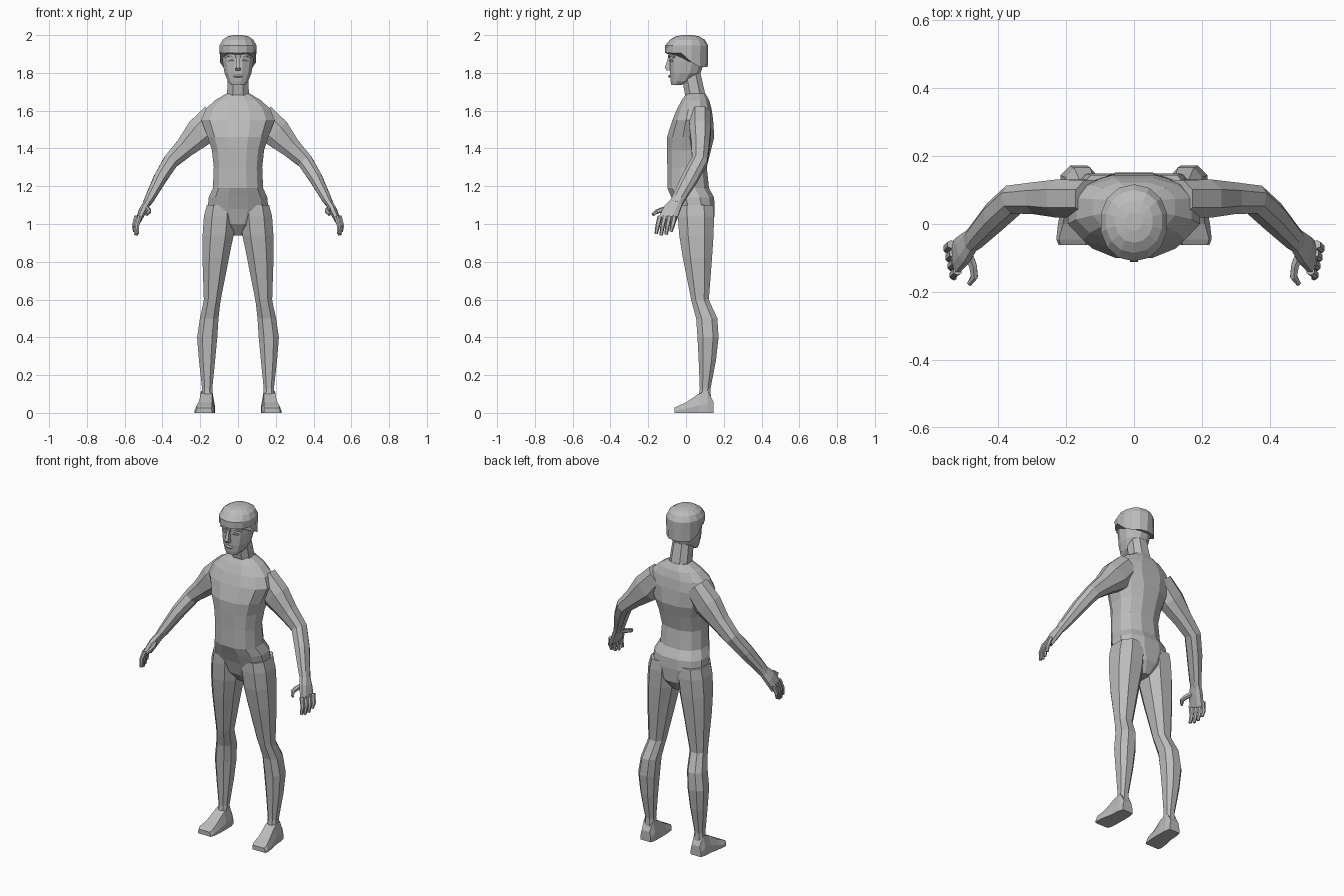
import bpy, bmesh, math
from mathutils import Vector

grey = bpy.data.materials.new("plain grey")
grey.diffuse_color = (0.5, 0.5, 0.5, 1)


def section(c, u, v, n, p=2.4):
    """Rounded closed ring around c with half axes u and v."""
    c, u, v, pts = Vector(c), Vector(u), Vector(v), []
    for i in range(n):
        a = 2 * math.pi * (i + 0.5) / n
        s, t = math.cos(a), math.sin(a)
        pts.append(c + u * math.copysign(abs(s) ** (2 / p), s)
                     + v * math.copysign(abs(t) ** (2 / p), t))
    return pts


def loft(name, rings, mirror=False):
    """Skin a list of rings, cap the ends, optionally mirror across x."""
    bm = bmesh.new()
    vs = [[bm.verts.new(p) for p in r] for r in rings]
    n = len(rings[0])
    for a, b in zip(vs, vs[1:]):
        for i in range(n):
            j = (i + 1) % n
            bm.faces.new((a[i], a[j], b[j], b[i]))
    bm.faces.new(vs[0][::-1])
    bm.faces.new(vs[-1])
    bmesh.ops.recalc_face_normals(bm, faces=bm.faces)
    me = bpy.data.meshes.new(name)
    bm.to_mesh(me)
    bm.free()
    me.materials.append(grey)
    ob = bpy.data.objects.new(name, me)
    bpy.context.collection.objects.link(ob)
    if mirror:
        ob.modifiers.new("mirror", 'MIRROR').use_mirror_merge = False
    return ob


def level(z, x0, x1, y0, y1, n, p=2.4):
    """Horizontal ring from its extents."""
    return section(((x0 + x1) / 2, (y0 + y1) / 2, z),
                   ((x1 - x0) / 2, 0, 0), (0, (y1 - y0) / 2, 0), n, p)


def limb(name, stations, n, side=(0, 1, 0)):
    """Mirrored tube through (centre, half width, half depth) stations."""
    cs = [Vector(s[0]) for s in stations]
    rings = []
    for i, (c, a, b) in enumerate(stations):
        t = (cs[min(i + 1, len(cs) - 1)] - cs[max(i - 1, 0)]).normalized()
        v = Vector(side)
        v = (v - t * v.dot(t)).normalized()
        rings.append(section(c, t.cross(v) * a, v * b, n))
    return loft(name, rings, True)


# Torso: z, half width, front y, back y
torso = [(.94, .03, .02, .11), (1.0, .10, -.03, .15), (1.08, .165, -.055, .155),
         (1.14, .16, -.08, .152), (1.19, .137, -.102, .125), (1.3, .132, -.102, .113),
         (1.39, .142, -.104, .135), (1.46, .165, -.104, .153), (1.55, .2, -.075, .147),
         (1.61, .175, -.05, .138), (1.655, .125, -.025, .125), (1.69, .065, .0, .105)]
loft("torso", [level(z, -w, w, f, b, 12) for z, w, f, b in torso])

# Neck, leaning forward
loft("neck", [level(1.65, -.075, .075, .0, .125, 8), level(1.69, -.062, .062, -.01, .105, 8),
              level(1.8, -.056, .056, -.03, .08, 8)])

# Head: z, half width, front y, back y
head = [(1.735, .037, -.078, -.03), (1.755, .055, -.084, .035), (1.80, .074, -.088, .08),
        (1.86, .084, -.088, .1), (1.93, .086, -.092, .1), (1.97, .06, -.06, .08)]
loft("head", [level(z, -w, w, f, b, 12, 2.2) for z, w, f, b in head])


# Hair cap with a lower edge dropping towards the nape
def hairline(p):
    k = min(max((p.y + .01) / .06, 0), 1)
    return Vector((p.x, p.y, 1.905 - .075 * k))


hair = [(1.905, .098, -.11, .115), (1.945, .1, -.11, .117), (1.975, .084, -.085, .1),
        (1.993, .056, -.055, .07), (2.0, .025, -.02, .035)]
rings = [level(z, -w, w, f, b, 14, 2.1) for z, w, f, b in hair]
rings[0] = [hairline(p) for p in rings[0]]
loft("hair", rings)

# Face: nose, mouth, brows and eyes
loft("nose", [level(1.812, -.017, .017, -.104, -.075, 4), level(1.825, -.016, .016, -.118, -.075, 4),
              level(1.885, -.008, .008, -.096, -.075, 4)])
loft("mouth", [level(1.775, -.02, .02, -.09, -.07, 6), level(1.782, -.026, .026, -.096, -.07, 6),
               level(1.79, -.02, .02, -.09, -.07, 6)])
limb("brow", [((.012, -.088, 1.888), .008, .009), ((.042, -.082, 1.896), .008, .01),
              ((.068, -.062, 1.884), .006, .008)], 4)
limb("eye", [((.02, -.085, 1.864), .003, .004), ((.037, -.079, 1.866), .007, .007),
             ((.054, -.07, 1.863), .003, .004)], 6)

# Legs: z, inner x, outer x, front y, back y
leg = [(1.1, .02, .17, -.05, .15), (1.04, .008, .186, -.05, .155), (.94, .018, .193, -.042, .152),
       (.82, .043, .193, -.022, .143), (.6, .088, .184, .024, .124), (.575, .092, .188, .03, .135),
       (.5, .1, .205, .05, .17), (.4, .106, .22, .057, .176), (.28, .118, .21, .064, .162),
       (.13, .134, .192, .071, .132), (.05, .13, .196, .06, .135)]
loft("leg", [level(z, a, b, f, k, 8) for z, a, b, f, k in leg], True)

# Feet: y, centre x, half width, half width on top, height
foot = [(.145, .166, .034, .026, .06), (.115, .166, .042, .03, .115), (.065, .167, .044, .03, .1),
        (.0, .174, .05, .035, .055), (-.045, .179, .05, .042, .036), (-.062, .18, .042, .036, .026)]
loft("foot", [[(x - w, y, 0), (x + w, y, 0), (x + w, y, h * .4), (x + t, y, h),
               (x - t, y, h), (x - w, y, h * .4)] for y, x, w, t, h in foot], True)

# Arms, from inside the shoulder to the wrist
limb("arm", [((.12, .075, 1.575), .075, .058), ((.2, .075, 1.485), .085, .06),
             ((.28, .076, 1.405), .058, .05), ((.355, .072, 1.333), .044, .045),
             ((.41, .022, 1.245), .038, .045), ((.468, -.04, 1.135), .027, .036),
             ((.482, -.052, 1.11), .022, .034)], 8)

# Hands: palm, four curled fingers, thumb
limb("palm", [((.478, -.047, 1.118), .02, .034), ((.502, -.075, 1.075), .022, .046),
              ((.527, -.1, 1.02), .016, .05)], 8)
for i in range(4):
    y = -.138 + i * .026
    drop = (.0, .008, .004, -.012)[i]
    x = .52 + i * .006
    limb("finger", [((x, y, 1.04), .013, .013), ((x + .014, y - .012, .99), .011, .012),
                    ((x + .01, y - .02, .948 - drop), .008, .009)], 6)
limb("thumb", [((.488, -.085, 1.085), .013, .016), ((.474, -.125, 1.075), .013, .014),
               ((.47, -.155, 1.066), .011, .012), ((.485, -.176, 1.05), .008, .009)], 6, (0, 0, 1))
